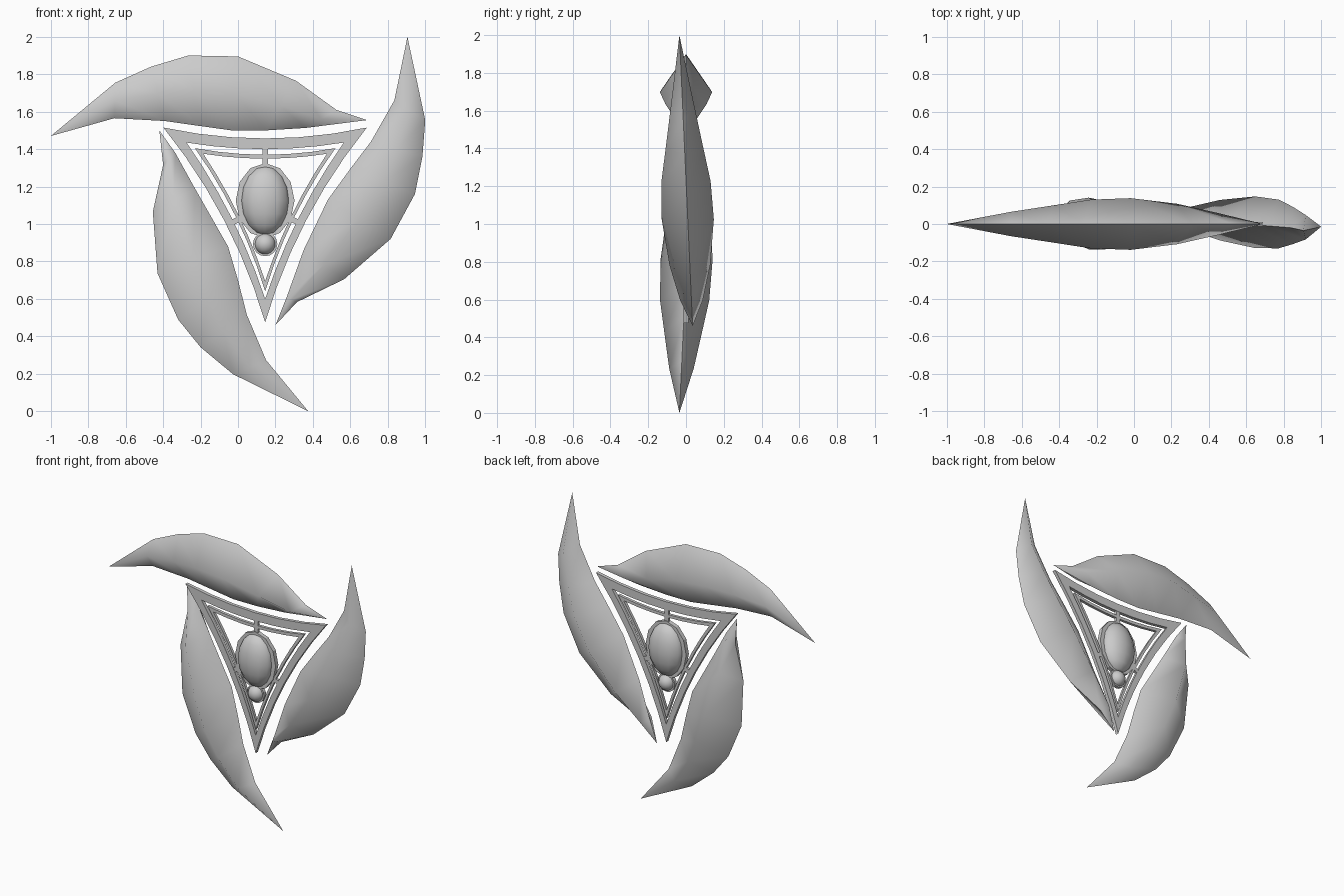
import bpy, bmesh, math
from mathutils import Vector

if "Cube" in bpy.data.objects:
    bpy.data.objects.remove(bpy.data.objects["Cube"])

grey = bpy.data.materials.new("plain grey")
grey.diffuse_color = (0.6, 0.6, 0.6, 1)
grey.use_nodes = True
grey.node_tree.nodes["Principled BSDF"].inputs["Base Color"].default_value = (0.6, 0.6, 0.6, 1)

CX = 0.145       # x of the emblem's axis
HUB_Z = 1.125    # height of the hub


def finish(name, bm):
    bmesh.ops.recalc_face_normals(bm, faces=bm.faces)
    mesh = bpy.data.meshes.new(name)
    bm.to_mesh(mesh)
    bm.free()
    mesh.materials.append(grey)
    ob = bpy.data.objects.new(name, mesh)
    bpy.context.collection.objects.link(ob)
    return ob


def blade(name, tip, heel, outer, inner, tilt):
    """Curved blade with a diamond section: soft ridges, sharp rims."""
    half = (0.065, 0.10, 0.13, 0.138, 0.108, 0.06)
    bm = bmesh.new()
    lo, hi = heel[1], tip[1]

    def vert(p, dy=0.0):
        lean = tilt * (1 - 2 * (p[1] - lo) / (hi - lo))
        return bm.verts.new((p[0], lean + dy, p[1]))

    a, b = vert(tip), vert(heel)
    loops = []
    for o, i, h in zip(outer, inner, half):
        mid = ((o[0] + i[0]) / 2, (o[1] + i[1]) / 2)
        loops.append((vert(o), vert(mid, -h), vert(i), vert(mid, h)))
    for k in range(4):
        n = (k + 1) % 4
        bm.faces.new((a, loops[0][k], loops[0][n]))
        bm.faces.new((b, loops[-1][n], loops[-1][k]))
        for p, q in zip(loops, loops[1:]):
            bm.faces.new((p[k], q[k], q[n], p[n]))
    for f in bm.faces:
        f.smooth = True
    for k in (0, 2):
        line = [a] + [l[k] for l in loops] + [b]
        for p, q in zip(line, line[1:]):
            bm.edges.get((p, q)).smooth = False
    return finish(name, bm)


def bowed_triangle(half_w, top, bottom, bow, n=6):
    """Triangle outline whose sides curve inward."""
    pts = [Vector((CX - half_w, top)), Vector((CX + half_w, top)), Vector((CX, bottom))]
    out = []
    for i in range(3):
        a, b = pts[i], pts[(i + 1) % 3]
        d = (b - a).normalized()
        inward = Vector((d.y, -d.x))
        for k in range(n):
            t = k / n
            out.append(a + (b - a) * t + inward * bow * 4 * t * (1 - t))
    return out


def ellipse(rx, rz, cz, n):
    return [Vector((CX + rx * math.sin(2 * math.pi * k / n),
                    cz + rz * math.cos(2 * math.pi * k / n))) for k in range(n)]


def ring(name, outer, inner, depth):
    """Flat band between two outlines."""
    bm = bmesh.new()
    loops = [[bm.verts.new((p.x, y, p.y)) for p in pts]
             for pts, y in ((outer, -depth), (inner, -depth), (inner, depth), (outer, depth))]
    n = len(outer)
    for j in range(4):
        p, q = loops[j], loops[(j + 1) % 4]
        for k in range(n):
            m = (k + 1) % n
            bm.faces.new((p[k], p[m], q[m], q[k]))
    return finish(name, bm)


def spoke(name, start, end, width, depth):
    a, b = Vector(start), Vector(end)
    d = (b - a).normalized()
    s = Vector((d.y, -d.x)) * width / 2
    bm = bmesh.new()
    front = [bm.verts.new((p.x, -depth, p.y)) for p in (a + s, b + s, b - s, a - s)]
    face = bm.faces.new(front)
    ext = bmesh.ops.extrude_face_region(bm, geom=[face])["geom"]
    bmesh.ops.translate(bm, vec=(0, 2 * depth, 0),
                        verts=[v for v in ext if isinstance(v, bmesh.types.BMVert)])
    return finish(name, bm)


def ball(name, radii, z, seg, rings):
    bm = bmesh.new()
    bmesh.ops.create_uvsphere(bm, u_segments=seg, v_segments=rings, radius=1)
    for v in bm.verts:
        v.co = (CX + v.co.x * radii[0], v.co.y * radii[1], z + v.co.z * radii[2])
    for f in bm.faces:
        f.smooth = True
    return finish(name, bm)


# Three sweeping blades
blade("top_blade", (-1, 1.47), (0.69, 1.555),
      [(-0.655, 1.755), (-0.465, 1.84), (-0.265, 1.9), (0, 1.895), (0.31, 1.765), (0.525, 1.61)],
      [(-0.66, 1.565), (-0.39, 1.55), (-0.2, 1.523), (-0.035, 1.5), (0.15, 1.5), (0.36, 1.513)],
      0.0)
blade("left_blade", (0.905, 2.0), (0.2, 0.46),
      [(1.0, 1.555), (0.985, 1.36), (0.945, 1.16), (0.815, 0.92), (0.567, 0.705), (0.315, 0.583)],
      [(0.835, 1.66), (0.71, 1.44), (0.6, 1.295), (0.48, 1.13), (0.35, 0.86), (0.26, 0.61)],
      0.035)
blade("right_blade", (0.375, 0.0), (-0.42, 1.5),
      [(-0.027, 0.198), (-0.2, 0.342), (-0.32, 0.49), (-0.43, 0.737), (-0.455, 1.065), (-0.4, 1.315)],
      [(0.15, 0.273), (0.048, 0.513), (0.0, 0.7), (-0.053, 0.88), (-0.23, 1.19), (-0.335, 1.38)],
      0.035)

# Nested triangular frames
ring("outer_frame", bowed_triangle(0.543, 1.515, 0.475, 0.058),
     bowed_triangle(0.42, 1.435, 0.6, 0.035), 0.012)
ring("inner_frame", bowed_triangle(0.375, 1.405, 0.64, 0.035),
     bowed_triangle(0.33, 1.375, 0.695, 0.026), 0.01)

# Hub ring and the spokes holding it
ring("hub_ring", ellipse(0.157, 0.2, HUB_Z, 12), ellipse(0.125, 0.17, HUB_Z, 12), 0.015)
spoke("top_spoke", (CX, 1.42), (CX, 1.30), 0.03, 0.01)
for side, name in ((1, "left_spoke"), (-1, "right_spoke")):
    spoke(name, (CX + side * 0.2, 0.995), (CX + side * 0.115, 1.04), 0.03, 0.01)

# Oval body with a small bead below it
ball("oval_body", (0.132, 0.09, 0.185), HUB_Z, 12, 8)
ball("bead", (0.056, 0.056, 0.056), 0.893, 16, 10)
ring("bead_ring", ellipse(0.065, 0.065, 0.893, 16), ellipse(0.05, 0.05, 0.893, 16), 0.012)
